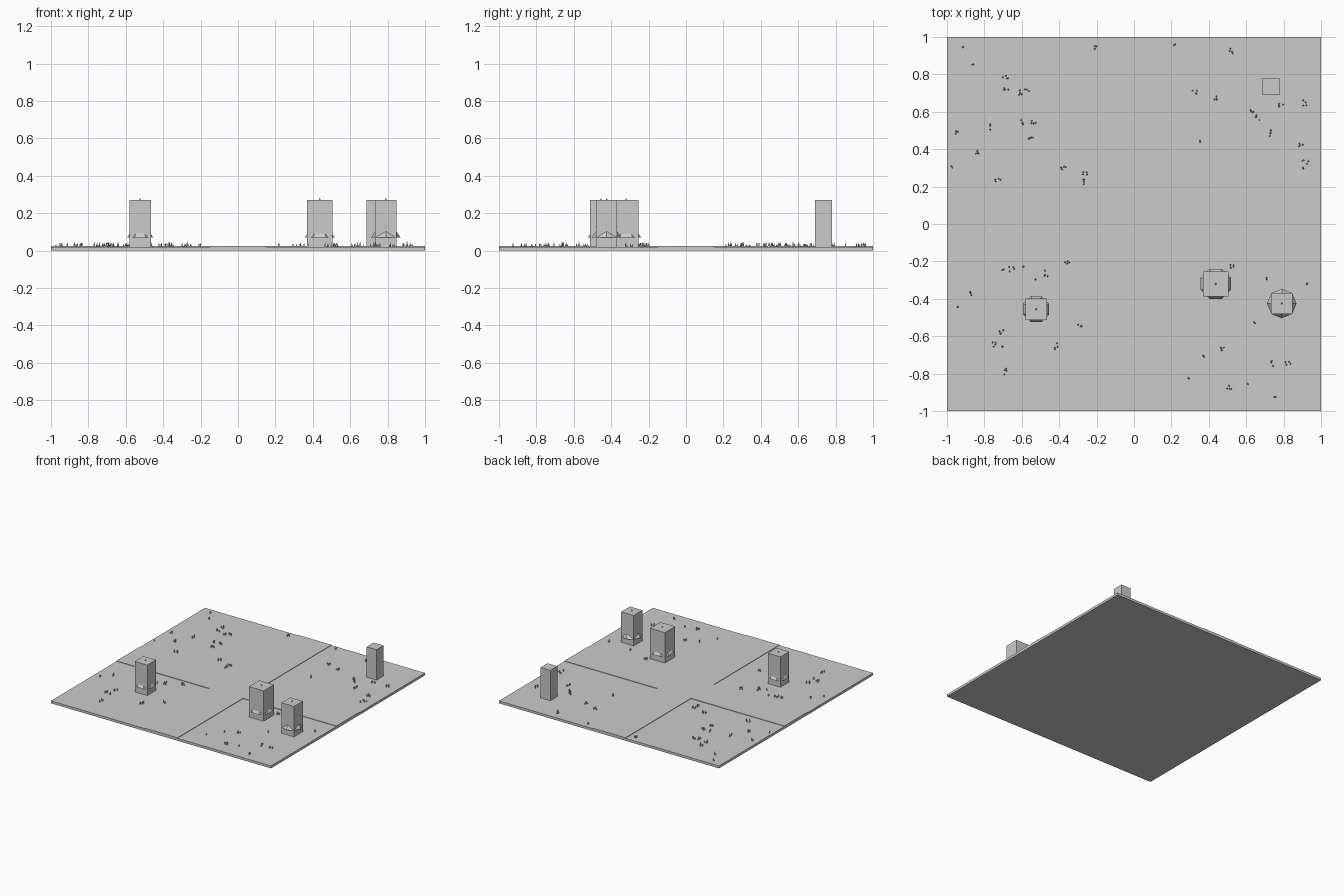
import bpy, bmesh, random
from math import radians, pi, cos, sin
from mathutils import Matrix, Vector

if "Cube" in bpy.data.objects:
    bpy.data.objects.remove(bpy.data.objects["Cube"])

random.seed(4)
GROUND = 0.02
ROAD = 0.024
TOP = 0.27


def finish(name, bm):
    mesh = bpy.data.meshes.new(name)
    bm.to_mesh(mesh)
    bm.free()
    obj = bpy.data.objects.new(name, mesh)
    bpy.context.collection.objects.link(obj)
    return obj


def box(name, x0, x1, y0, y1, z0, z1):
    bm = bmesh.new()
    mat = Matrix.Translation(((x0 + x1) / 2, (y0 + y1) / 2, (z0 + z1) / 2))
    bmesh.ops.create_cube(bm, size=1, matrix=mat @ Matrix.Diagonal((x1 - x0, y1 - y0, z1 - z0, 1)))
    return finish(name, bm)


def cone(bm, x, y, z0, z1, r0, r1=0.0, sides=8, turn=0.0):
    mat = Matrix.Translation((x, y, (z0 + z1) / 2)) @ Matrix.Rotation(turn, 4, 'Z')
    bmesh.ops.create_cone(bm, cap_ends=True, segments=sides, radius1=r0, radius2=r1,
                          depth=z1 - z0, matrix=mat)


# Ground slab and crossing roads
box("ground", -1, 1, -1, 1, 0, GROUND)
box("road_along_y", -0.15, 0.15, -1, 1, GROUND - 0.002, ROAD)
box("road_left", -1, -0.15, -0.15, 0.15, GROUND - 0.002, ROAD)
box("road_right", 0.15, 1, -0.15, 0.15, GROUND - 0.002, ROAD)

# Square blocks: centre x, y and half width
blocks = [(-0.523, -0.455, 0.057), (0.437, -0.32, 0.067),
          (0.79, -0.425, 0.057), (0.732, 0.735, 0.045)]
for i, (x, y, h) in enumerate(blocks):
    box(f"block_{i + 1}", x - h, x + h, y - h, y + h, GROUND, TOP)

# Tiered trees poking through three blocks
trees = [(-0.523, -0.455, 0.075, pi / 8), (0.437, -0.32, 0.087, pi / 8),
         (0.79, -0.425, 0.079, 0.0)]
for i, (x, y, r, turn) in enumerate(trees):
    bm = bmesh.new()
    cone(bm, x, y, GROUND, 0.08, r * 0.2, r * 0.16, 8, turn)
    for base, tip, f in ((0.07, 0.19, 1.0), (0.13, 0.235, 0.74), (0.185, 0.282, 0.5)):
        cone(bm, x, y, base, tip, r * f, 0, 8, turn)
    finish(f"tree_{i + 1}", bm)

# Grass tufts and lone blades
tufts = [(-.21, .945), (.52, .925), (-.69, .785), (-.685, .715), (-.615, .705), (-.57, .71),
         (-.95, .49), (-.77, .515), (-.605, .54), (-.54, .55), (-.555, .465), (-.84, .385),
         (-.73, .235), (-.375, .295), (-.257, .27), (-.262, .225), (.33, .71), (.435, .67),
         (.633, .615), (.66, .565), (.78, .64), (.91, .645), (.735, .485), (.895, .42),
         (.915, .335), (-.655, -.24), (-.47, -.265), (-.355, -.205), (-.87, -.365),
         (-.715, -.57), (-.75, -.645), (-.685, -.79), (-.295, -.55), (-.415, -.655),
         (.525, -.23), (.475, -.675), (.74, -.745), (.825, -.745), (.515, -.875)]
singles = [(-.915, .95), (-.86, .855), (.22, .955), (-.975, .305), (.35, .445), (.9, .3),
           (-.7, -.245), (-.59, -.23), (-.53, -.3), (-.94, -.445), (-.7, -.655), (.71, -.29),
           (.925, -.32), (.645, -.53), (.37, -.71), (.295, -.825), (.605, -.855), (.755, -.925)]
bm = bmesh.new()
for group, count, spread in ((tufts, 4, 0.018), (singles, 2, 0.006)):
    for x, y in group:
        for _ in range(count):
            a, d = random.uniform(0, 2 * pi), random.uniform(0.3, 1) * spread
            cone(bm, x + d * cos(a), y + d * sin(a), GROUND, GROUND + random.uniform(0.012, 0.028),
                 0.005, 0, 4, random.uniform(0, pi))
finish("grass", bm)
